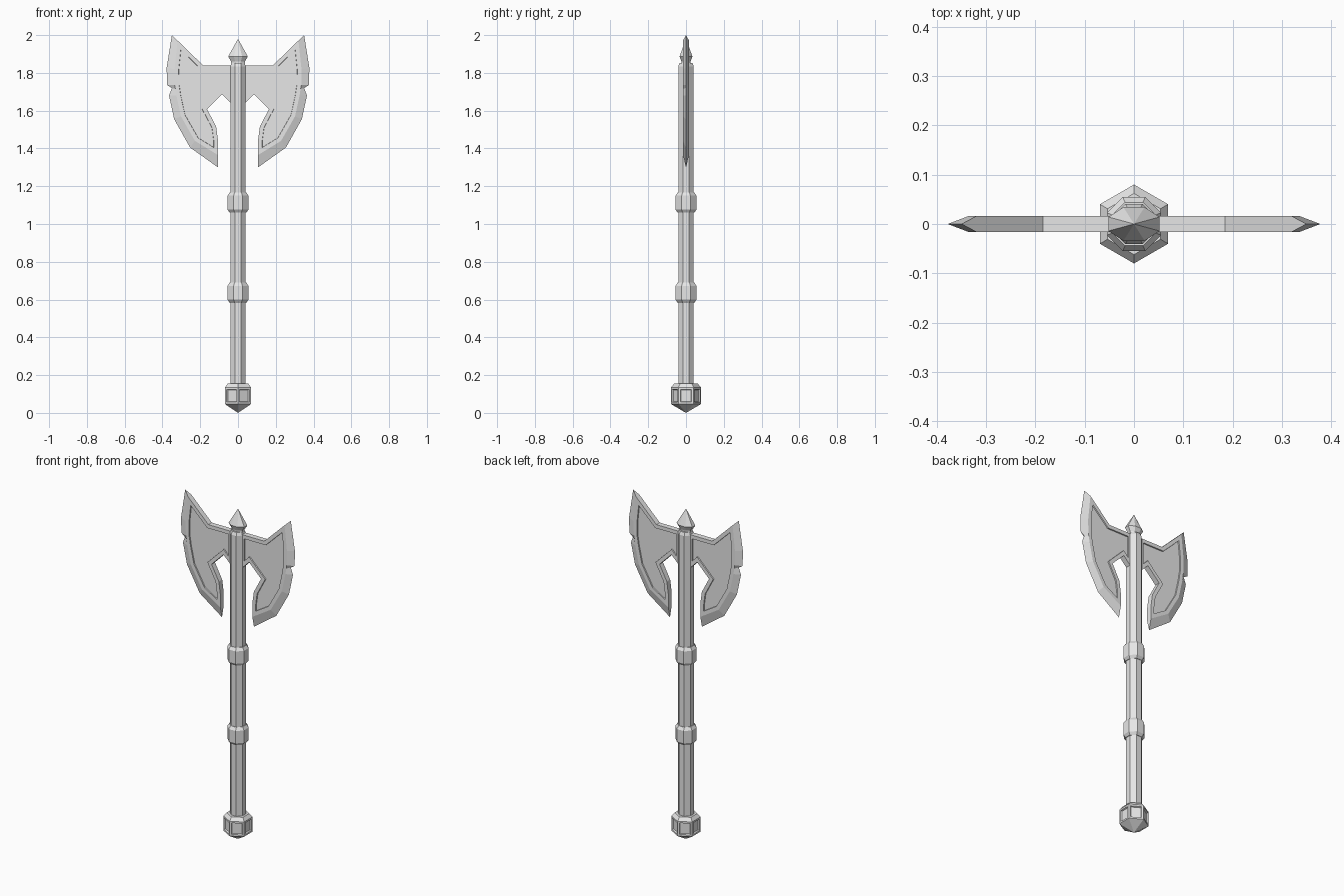
import bpy, bmesh, math

cube = bpy.data.objects.get("Cube")
if cube:
    bpy.data.objects.remove(cube, do_unlink=True)

steel = bpy.data.materials.new("plain grey")
steel.use_nodes = True
GREY = (0.8, 0.8, 0.8, 1)
steel.diffuse_color = GREY
steel.node_tree.nodes["Principled BSDF"].inputs["Base Color"].default_value = GREY


def finish(bm, name):
    bmesh.ops.recalc_face_normals(bm, faces=bm.faces)
    mesh = bpy.data.meshes.new(name)
    bm.to_mesh(mesh)
    bm.free()
    mesh.materials.append(steel)
    obj = bpy.data.objects.new(name, mesh)
    bpy.context.collection.objects.link(obj)
    return obj


def lathe(profile, sides, turn, y_scale=1.0):
    """Faceted solid from (radius, height) pairs; radius 0 makes a point."""
    bm = bmesh.new()
    rings = []
    for r, z in profile:
        if r == 0:
            rings.append([bm.verts.new((0, 0, z))] * sides)
            continue
        angles = [turn + math.tau * i / sides for i in range(sides)]
        rings.append([bm.verts.new((r * math.cos(a), r * math.sin(a) * y_scale, z)) for a in angles])
    for low, high in zip(rings, rings[1:]):
        for i in range(sides):
            j = (i + 1) % sides
            corners = dict.fromkeys((low[i], low[j], high[j], high[i]))
            bm.faces.new(list(corners))
    for ring, (r, z) in ((rings[0], profile[0]), (rings[-1], profile[-1])):
        if r:
            bm.faces.new(ring)
    bmesh.ops.recalc_face_normals(bm, faces=bm.faces)
    return bm


def octagon(name, profile, y_scale=1.0):
    # Half widths are measured to the flats
    k = 1 / math.cos(math.pi / 8)
    return finish(lathe([(r * k, z) for r, z in profile], 8, math.pi / 8, y_scale), name)


# Shaft, grip rings and top spike
octagon("shaft", [(0.041, 0.1), (0.041, 1.835), (0.034, 1.853)])
for name, z in (("lower_ring", 0.583), ("upper_ring", 1.06)):
    octagon(name, [(0.044, z), (0.055, z + 0.016), (0.055, z + 0.09), (0.044, z + 0.107)])
octagon("top_spike", [(0.036, 1.83), (0.036, 1.86), (0.052, 1.887), (0, 1.98)], 0.66)

# Pommel: hexagonal, with a sunk window in each side
bm = lathe([(0, 0), (0.08, 0.047), (0.08, 0.135), (0.062, 0.155)], 6, math.pi / 2)
sides = [f for f in bm.faces if abs(f.normal.z) < 0.1]
bmesh.ops.inset_individual(bm, faces=sides, thickness=0.014)
bmesh.ops.inset_individual(bm, faces=sides, thickness=0.005, depth=-0.008)
finish(bm, "pommel")

# Twin blades: sharp edge paired with the inner line of its bevel
HALF = 0.016
edge = [(0.35, 2.0), (0.378, 1.825), (0.375, 1.735), (0.35, 1.72),
        (0.365, 1.68), (0.338, 1.555), (0.254, 1.405), (0.106, 1.30)]
bevel = [(0.32, 1.971), (0.336, 1.82), (0.335, 1.735), (0.331, 1.715),
         (0.326, 1.68), (0.302, 1.57), (0.228, 1.44), (0.106, 1.365)]
back = [(0.106, 1.443), (0.116, 1.517), (0.164, 1.608), (0.085, 1.687),
        (0.03, 1.632), (0.03, 1.84), (0.185, 1.84)]
bm = bmesh.new()
sharp = [bm.verts.new((x, 0, z)) for x, z in edge]
front, rear = [[bm.verts.new((x, y, z)) for x, z in bevel + back] for y in (-HALF, HALF)]
cheeks = [bm.faces.new(front), bm.faces.new(rear)]
n = len(edge)
for side in (front, rear):
    for i in range(n - 1):
        bm.faces.new((sharp[i], sharp[i + 1], side[i + 1], side[i]))
for i in (0, n - 1):
    bm.faces.new((sharp[i], front[i], rear[i]))
for i in range(n - 1, len(front)):
    j = (i + 1) % len(front)
    bm.faces.new((front[i], front[j], rear[j], rear[i]))
bmesh.ops.recalc_face_normals(bm, faces=bm.faces)
# Sunk panel on both cheeks
bmesh.ops.inset_individual(bm, faces=cheeks, thickness=0.022, use_even_offset=True)
bmesh.ops.inset_individual(bm, faces=cheeks, thickness=0.001, depth=-0.007, use_even_offset=True)
blades = finish(bm, "blades")
mirror = blades.modifiers.new("mirror", "MIRROR")
mirror.use_axis = (True, False, False)
mirror.use_mirror_merge = False
